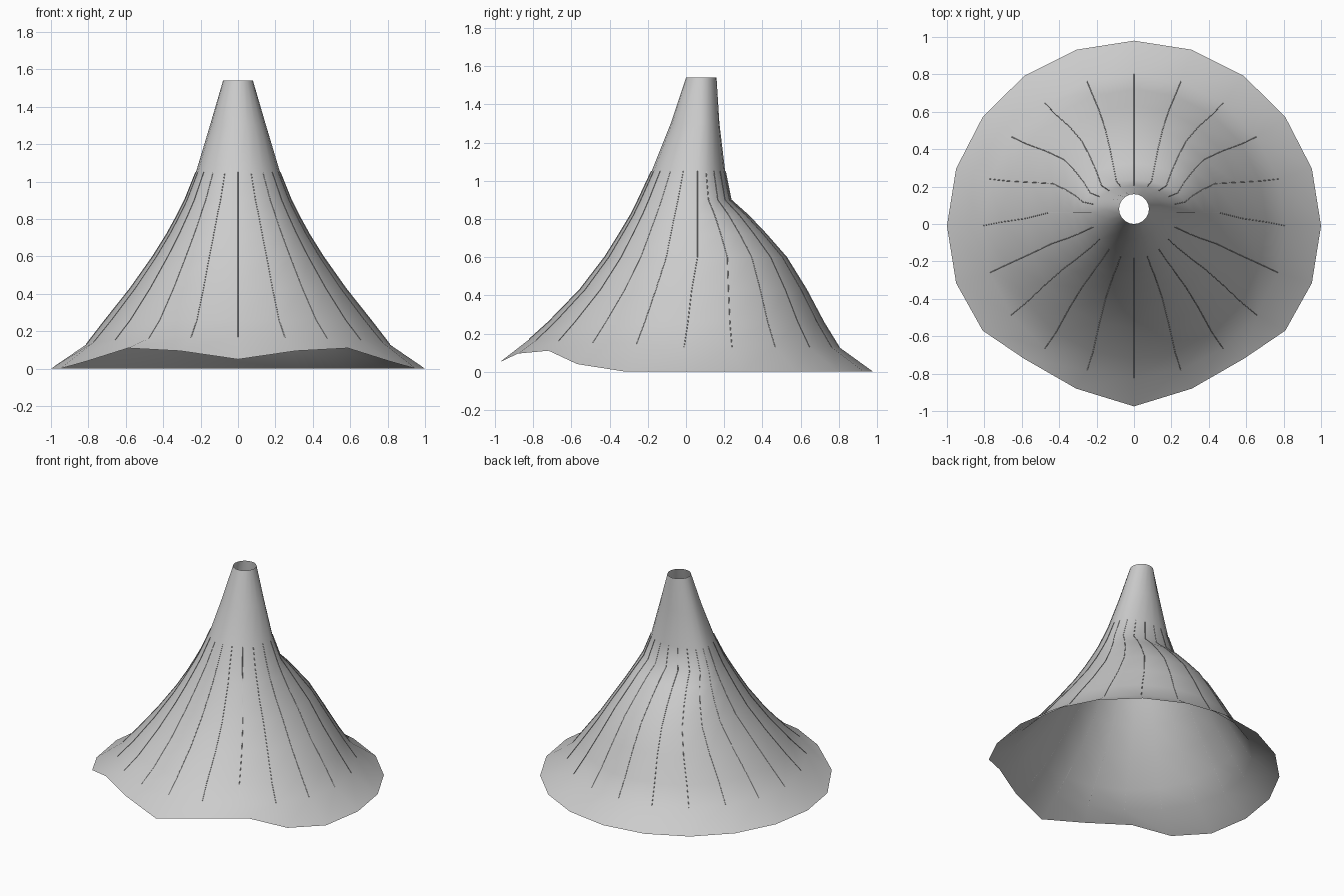
import bpy, bmesh
from math import sin, cos, pi, copysign

if "Cube" in bpy.data.objects:
    bpy.data.objects.remove(bpy.data.objects["Cube"])

SIDES = 20

# z, half width, centre y, front y, back y, squareness exponent, front lift
RINGS = [
    (0.13, 0.81, -0.01, -0.82, 0.80, 1.00, 0.04),
    (0.26, 0.71,  0.01, -0.72, 0.72, 1.00, 0.0),
    (0.43, 0.575, 0.03, -0.555, 0.63, 0.97, 0.0),
    (0.60, 0.455, 0.06, -0.425, 0.525, 0.93, 0.0),
    (0.72, 0.38,  0.06, -0.35, 0.42, 0.92, 0.0),
    (0.82, 0.325, 0.06, -0.29, 0.325, 0.92, 0.0),
    (0.90, 0.285, 0.06, -0.25, 0.235, 0.95, 0.0),
    (1.05, 0.225, 0.06, -0.18, 0.205, 1.00, 0.0),
    (1.30, 0.15,  0.075, -0.08, 0.175, 1.00, 0.0),
    (1.54, 0.08,  0.08,  0.00, 0.16, 1.00, 0.0),
]
# Lifted front of the hem: steps away from the front centre -> (scale, z)
HEM_LIFT = {0: (0.955, 0.05), 1: (0.905, 0.095), 2: (0.875, 0.11), 3: (0.95, 0.04)}


def signed_pow(v, e):
    return copysign(abs(v) ** e, v)


def ring_point(ring, i, offset=0.0):
    z, w, cy, front, back, e, lift = ring
    a = 2 * pi * i / SIDES - pi / 2
    c, s = signed_pow(cos(a), e), signed_pow(sin(a), e)
    depth = (back - cy) if s > 0 else (cy - front)
    return ((w + offset) * c, cy + (depth + offset) * s, z + lift * max(0, -s))


def hem_point(i):
    a = 2 * pi * i / SIDES - pi / 2
    step = min(i, SIDES - i)
    scale, z = HEM_LIFT.get(step, (1.0, 0.0))
    y = -0.01 + 0.99 * sin(a)
    if step in HEM_LIFT:
        y = {0: -0.975, 1: -0.88, 2: -0.72, 3: -0.57}[step]
    return (cos(a), y, z)


# Draped conical canvas with open top
bm = bmesh.new()
loops = [[bm.verts.new(hem_point(i)) for i in range(SIDES)]]
for ring in RINGS:
    loops.append([bm.verts.new(ring_point(ring, i)) for i in range(SIDES)])
for low, high in zip(loops, loops[1:]):
    for i in range(SIDES):
        j = (i + 1) % SIDES
        bm.faces.new((low[i], low[j], high[j], high[i]))
for f in bm.faces:
    f.smooth = True
mesh = bpy.data.meshes.new("canvas")
bm.to_mesh(mesh)
bm.free()
canvas = bpy.data.objects.new("canvas", mesh)
bpy.context.collection.objects.link(canvas)

# Thin seam cords running down the panels
curve = bpy.data.curves.new("seam_cords", 'CURVE')
curve.dimensions = '3D'
curve.bevel_depth = 0.002
curve.bevel_resolution = 0
for i in range(SIDES):
    spline = curve.splines.new('POLY')
    spline.points.add(7)
    for p, ring in zip(spline.points, RINGS[:8]):
        p.co = (*ring_point(ring, i, 0.002), 1)
cords = bpy.data.objects.new("seam_cords", curve)
bpy.context.collection.objects.link(cords)
